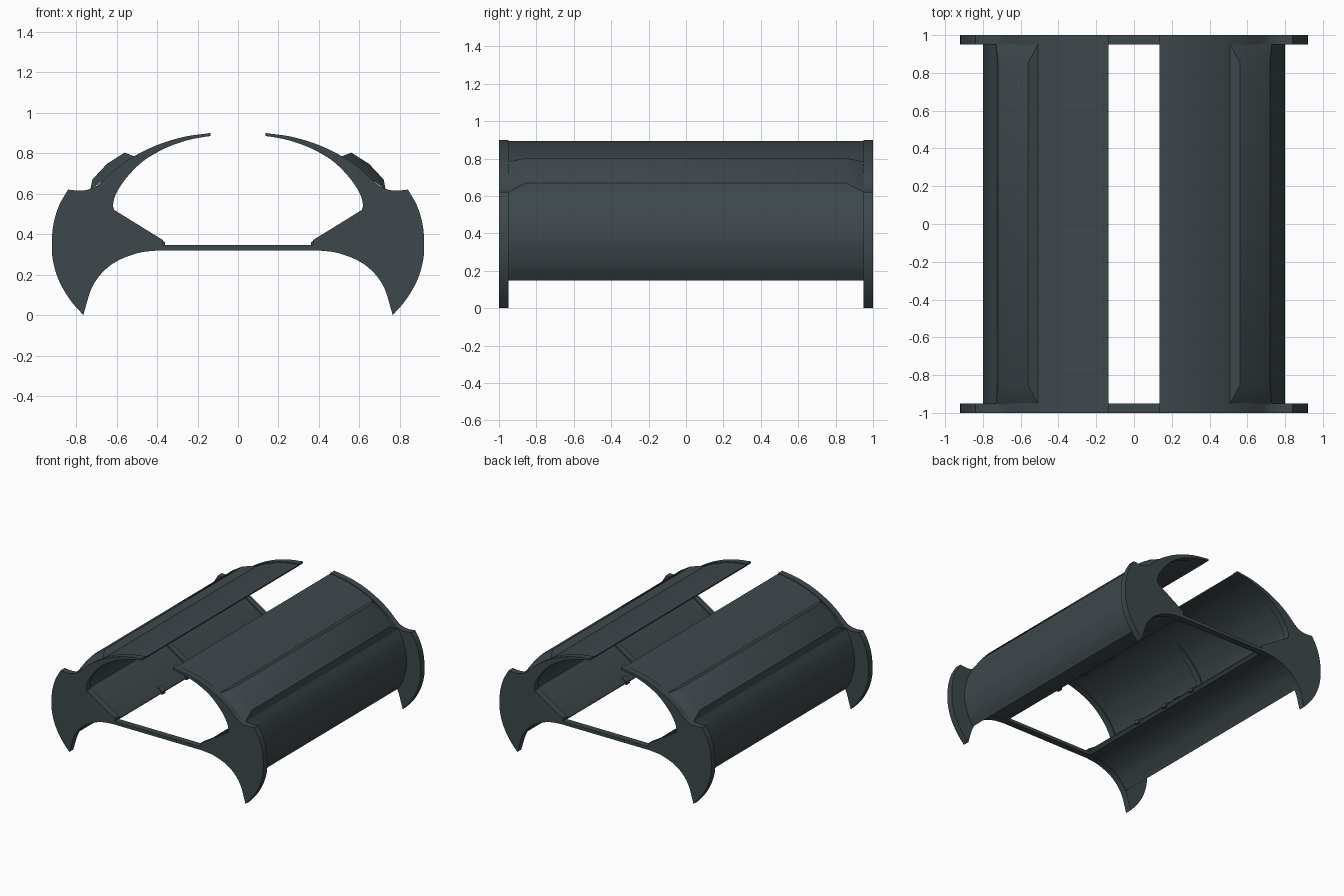
import bpy, bmesh
from mathutils import Vector

if "Cube" in bpy.data.objects:
    bpy.data.objects.remove(bpy.data.objects["Cube"])

mat = bpy.data.materials.new("dark slate")
mat.diffuse_color = (0.048, 0.064, 0.071, 1)
mat.use_nodes = True
mat.node_tree.nodes["Principled BSDF"].inputs["Base Color"].default_value = mat.diffuse_color


def smooth(pts, n=5):
    """Resample a point run as a Catmull-Rom curve."""
    p = [Vector(q) for q in pts]
    p = [2 * p[0] - p[1]] + p + [2 * p[-1] - p[-2]]
    out = []
    for i in range(1, len(p) - 2):
        a, b, c, d = p[i - 1:i + 3]
        for k in range(n):
            t = k / n
            out.append(0.5 * (2 * b + (c - a) * t + (2 * a - 5 * b + 4 * c - d) * t * t
                              + (3 * b - a - 3 * c + d) * t ** 3))
    return out + [p[-2]]


def finish(bm, name):
    bmesh.ops.recalc_face_normals(bm, faces=bm.faces)
    me = bpy.data.meshes.new(name)
    bm.to_mesh(me)
    bm.free()
    me.materials.append(mat)
    ob = bpy.data.objects.new(name, me)
    bpy.context.collection.objects.link(ob)
    bpy.ops.object.select_all(action='DESELECT')
    ob.select_set(True)
    bpy.context.view_layer.objects.active = ob
    bpy.ops.object.shade_smooth_by_angle(angle=0.5)
    return ob


def prism(name, section, y0, y1):
    """Extrude an x-z section along y."""
    bm = bmesh.new()
    f = bm.faces.new([bm.verts.new((x, y0, z)) for x, z in section])
    r = bmesh.ops.extrude_face_region(bm, geom=[f])
    bmesh.ops.translate(bm, vec=(0, y1 - y0, 0),
                        verts=[v for v in r["geom"] if isinstance(v, bmesh.types.BMVert)])
    return finish(bm, name)


def mirrored(section):
    return [(-x, z) for x, z in section]


# End plates: curved arms, pointed feet, arch and thin cross bar
arch = smooth([(.39, .32), (.50, .305), (.625, .25), (.715, .15), (.765, 0)])
flank = smooth([(.765, 0), (.83, .075), (.885, .17), (.915, .27), (.92, .36),
                (.912, .45), (.885, .54), (.84, .62)])
arm_out = smooth([(.84, .62), (.78, .615), (.735, .622), (.69, .645), (.60, .727),
                  (.51, .787), (.40, .84), (.27, .88), (.135, .90)])
arm_in = smooth([(.135, .886), (.25, .864), (.37, .82), (.47, .76), (.55, .68),
                 (.60, .605), (.617, .55), (.613, .52)])
half = [tuple(p) for p in arch + flank[1:] + arm_out[1:] + arm_in] + [(.37, .37), (.37, .345)]
plate = half + mirrored(half)[::-1]
for name, y in (("front_end_plate", -1), ("back_end_plate", .95)):
    prism(name, plate, y, y + .05)

# Side shells: closed section with curved roof, outer wall, arch underside and sloped inner ledge
roof = smooth([(.73, .618), (.68, .65), (.60, .72), (.51, .78), (.40, .833), (.27, .874), (.135, .895)])
wall = smooth([(.722, .148), (.765, .22), (.795, .32), (.80, .38), (.79, .46), (.765, .55), (.73, .618)])
under = smooth([(.39, .326), (.50, .312), (.62, .26), (.69, .19), (.722, .148)])
inner = smooth([(.135, .885), (.25, .867), (.37, .825), (.475, .766), (.558, .685),
                (.61, .608), (.628, .55), (.625, .52)])
shell = [tuple(p) for p in under + wall[1:] + roof[1:] + inner] + [(.38, .363), (.37, .345)]

# Middle rib: slim band lining the inside of each shell
lining = smooth([(.37, .822), (.47, .76), (.55, .68), (.60, .605), (.617, .55), (.613, .52)])
rib = [tuple(p) for p in lining] + [(.39, .38), (.39, .36), (.64, .50), (.64, .56), (.57, .69), (.48, .77)]

for side, s in (("right", 1), ("left", -1)):
    prism(side + "_shell", [(s * x, z) for x, z in shell], -.955, .955)
    prism(side + "_middle_rib", [(s * x, z) for x, z in rib], -.025, .025)

    # Raised shoulder panel with sloped ends
    base = [(.507, .782), (.62, .70), (.73, .618)]
    top = [(.56, .803), (.648, .747), (.72, .67)]
    bm = bmesh.new()
    b0, t0, t1, b1 = ([bm.verts.new((s * x, y, z)) for x, z in row]
                      for row, y in ((base, -.955), (top, -.855), (top, .855), (base, .955)))
    for p, q in ((b0, t0), (t0, t1), (t1, b1)):
        for i in range(2):
            bm.faces.new((p[i], p[i + 1], q[i + 1], q[i]))
    for i in (0, 2):
        bm.faces.new((b0[i], t0[i], t1[i], b1[i]))
    for i in range(2):
        bm.faces.new((b0[i], b0[i + 1], b1[i + 1], b1[i]))
    finish(bm, side + "_shoulder_panel")

    # Small tabs on the ledge edge
    for y in (-.4, -.1, .2):
        prism(side + "_ledge_tab", [(s * x, z) for x, z in
              ((.362, .335), (.40, .335), (.40, .385), (.362, .36))], y - .02, y + .02)
